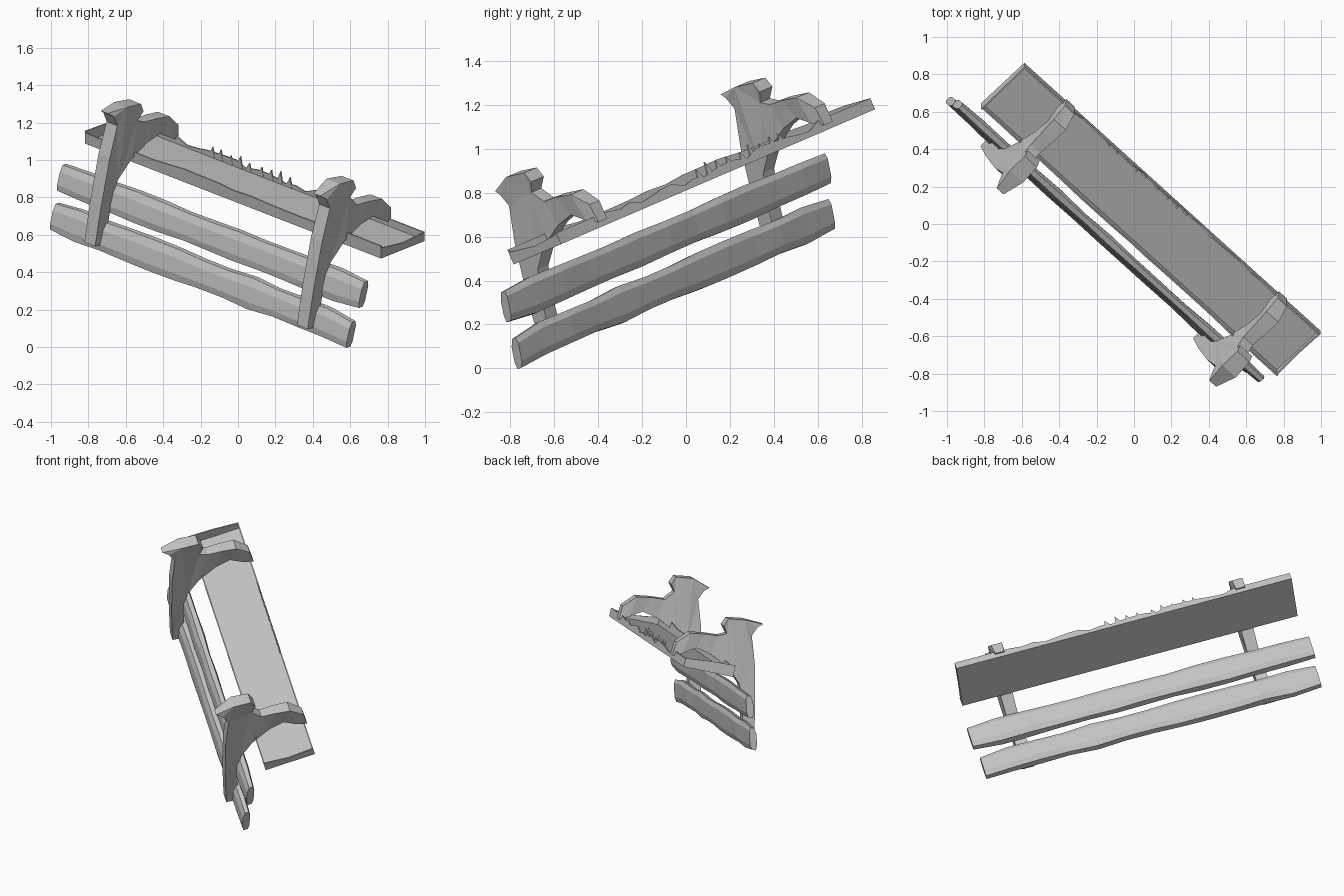
import bpy, bmesh, random
from mathutils import Vector

random.seed(4)
if "Cube" in bpy.data.objects:
    bpy.data.objects.remove(bpy.data.objects["Cube"])

# Tilted frame of the bench: along the planks, across the seat, out of the seat
ALONG = Vector((0.713, -0.645, -0.277)).normalized()
OUT = Vector((0, -0.395, 0.92)).normalized()
ACROSS = OUT.cross(ALONG)

grey = bpy.data.materials.new("plain grey")
grey.use_nodes = True
grey.diffuse_color = (0.55, 0.55, 0.55, 1)
grey.node_tree.nodes["Principled BSDF"].inputs["Base Color"].default_value = grey.diffuse_color


def place(s, a, b):
    return ALONG * s + ACROSS * a + OUT * b


def loft(name, rings):
    """Skin a closed solid over rings of (along, across, out) points."""
    bm = bmesh.new()
    rows = [[bm.verts.new(place(*p)) for p in ring] for ring in rings]
    n = len(rows[0])
    for r0, r1 in zip(rows, rows[1:]):
        for i in range(n):
            j = (i + 1) % n
            bm.faces.new((r0[i], r0[j], r1[j], r1[i]))
    bm.faces.new(rows[0])
    bm.faces.new(rows[-1])
    bmesh.ops.triangulate(bm, faces=[f for f in bm.faces])
    bmesh.ops.recalc_face_normals(bm, faces=bm.faces)
    mesh = bpy.data.meshes.new(name)
    bm.to_mesh(mesh)
    bm.free()
    mesh.materials.append(grey)
    obj = bpy.data.objects.new(name, mesh)
    bpy.context.collection.objects.link(obj)
    return obj


# Seat: thin flat board with worn raised rims
START, END, FRONT, BACK, BASE = -1.30, 0.92, 0.155, 0.485, 0.745
FLOOR = BASE + 0.012


def rim(name, p, q, heights):
    """Thin upright strip from p to q (along, across) with an uneven top."""
    steps = len(heights) - 1
    inward = (0, 0.008) if p[1] == q[1] else (0.008, 0)
    sign = -1 if p[1] == q[1] == BACK or p[0] == q[0] == END else 1
    rings = []
    for k, h in enumerate(heights):
        s, a = (p[i] + (q[i] - p[i]) * k / steps for i in (0, 1))
        s2, a2 = s + sign * inward[0], a + sign * inward[1]
        rings.append([(s, a, BASE), (s2, a2, BASE), (s2, a2, BASE + h), (s, a, BASE + h)])
    loft(name, rings)


loft("seat_board", [[(s, FRONT, BASE), (s, BACK, BASE), (s, BACK, FLOOR), (s, FRONT, FLOOR)]
                    for s in (START, END)])
rim("front_rim", (START, FRONT), (END, FRONT),
    [0.07 + random.uniform(-0.012, 0.006) for _ in range(19)])
rim("back_rim", (START, BACK), (END, BACK),
    [0.055 if k < 6 or k > 25 else random.uniform(0.02, 0.055) for k in range(31)])
rim("right_end_rim", (START, FRONT), (START, BACK), [0.075, 0.07, 0.055])
rim("left_end_rim", (END, FRONT), (END, BACK), [0.06, 0.04, 0.05])

# Splinters along the worn back edge
for k in range(9):
    s = -0.68 + k * 0.075 + random.uniform(-0.015, 0.015)
    tall = random.uniform(0.05, 0.075)
    loft(f"splinter_{k + 1}", [
        [(s - 0.025, a, FLOOR), (s + 0.025, a, FLOOR), (s + 0.01, a, FLOOR + tall)]
        for a in (BACK - 0.01, BACK - 0.002)])


# Back slats: rough beams with blunt chipped ends, leaning with the posts
def slat(name, start, end, across, out, sag):
    rings = []
    steps = 12
    for k in range(steps + 1):
        s = start + (end - start) * k / steps
        tip = k in (0, steps)
        half = 0.068 if tip else 0.076 + random.uniform(-0.006, 0.006)
        thick = 0.024 if tip else 0.03 + random.uniform(-0.004, 0.004)
        drop = sag if k == steps else 0
        ring = []
        for u, v in ((-1, -0.6), (-1, 0.6), (-0.6, 1), (0.6, 1), (1, 0.5), (1, -0.5), (0.5, -1), (-0.5, -1)):
            ring.append((s, across + 0.3 * u * half + v * thick, out + u * half - drop))
        rings.append(ring)
    loft(name, rings)


slat("upper_slat", -1.335, 0.93, 0.012, 0.583, 0.0)
slat("lower_slat", -1.315, 0.91, -0.062, 0.385, 0.018)

# End frames: post, rounded head with a beak-like tip, and arm meeting the seat.
# Each profile point is (across, out, half width).
PROFILE = [
    (-0.145, 0.35, 0.04), (-0.075, 0.34, 0.04), (-0.02, 0.55, 0.038),
    (0.03, 0.68, 0.038), (0.13, 0.77, 0.04), (0.26, 0.83, 0.035),
    (0.36, 0.85, 0.035), (0.44, 0.80, 0.04), (0.50, 0.77, 0.03),
    (0.495, 0.86, 0.035), (0.42, 0.935, 0.045), (0.32, 0.95, 0.04),
    (0.235, 0.955, 0.035), (0.185, 1.02, 0.035), (0.22, 1.065, 0.045),
    (0.20, 1.115, 0.045), (0.09, 1.13, 0.05), (-0.035, 1.085, 0.025),
    (0.0, 1.06, 0.04), (0.025, 1.0, 0.04), (-0.035, 0.83, 0.042),
    (-0.10, 0.57, 0.042),
]
for name, s, head_drop in (("right_frame", -0.97, 0.04), ("left_frame", 0.625, 0.005)):
    loft(name, [[(s + side * w, a, b - (head_drop if a > 0.05 and b > 1 else 0))
                 for a, b, w in PROFILE] for side in (-1, 1)])
